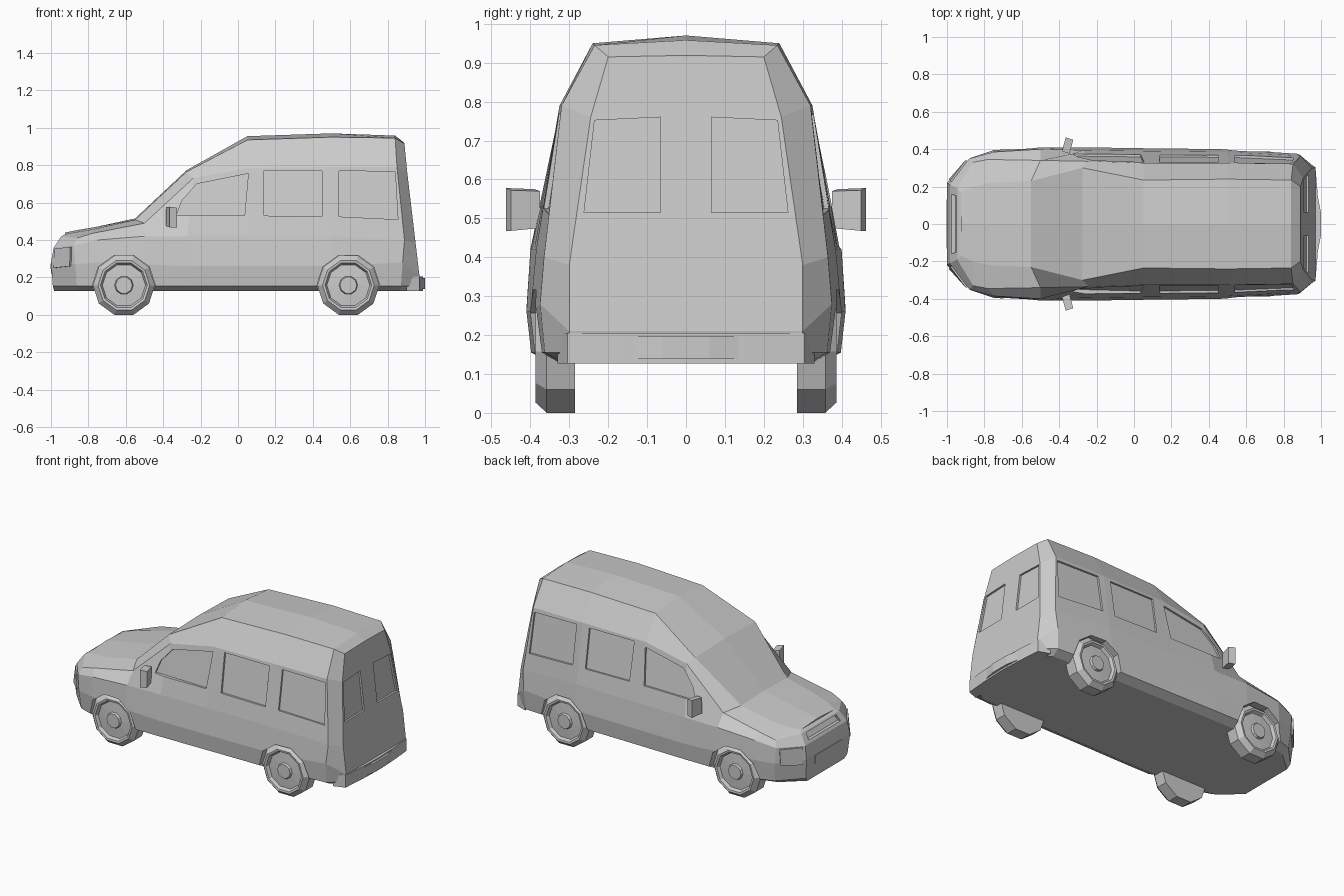
import bpy, bmesh
from math import pi, sin, cos
from mathutils import Vector
from mathutils.bvhtree import BVHTree

if "Cube" in bpy.data.objects:
    bpy.data.objects.remove(bpy.data.objects["Cube"])


def loft(name, rings, strip_caps=False):
    """Skin equal-length closed rings and cap both ends."""
    bm = bmesh.new()
    vs = [[bm.verts.new(p) for p in r] for r in rings]
    n = len(vs[0])
    for a, b in zip(vs, vs[1:]):
        for i in range(n):
            j = (i + 1) % n
            bm.faces.new((a[i], a[j], b[j], b[i]))
    for r in (vs[0], vs[-1]):
        if strip_caps:
            h = n // 2
            for i in range(h - 1):
                bm.faces.new((r[i], r[i + 1], r[n - 2 - i], r[n - 1 - i]))
            bm.faces.new((r[h - 1], r[h], r[h + 1]))
        else:
            bm.faces.new(r)
    bmesh.ops.recalc_face_normals(bm, faces=bm.faces)
    me = bpy.data.meshes.new(name)
    bm.to_mesh(me)
    bm.free()
    ob = bpy.data.objects.new(name, me)
    bpy.context.collection.objects.link(ob)
    return ob


# Body feature lines from nose to tail, one point per station
low = [(-1, .22, .28), (-.87, .355, .27), (-.75, .395, .28), (-.5, .41, .27), (-.27, .41, .26),
       (.05, .405, .26), (.5, .40, .26), (.88, .375, .28), (.97, .30, .21)]
belt = [(-.985, .21, .36), (-.88, .35, .37), (-.75, .385, .40), (-.5, .40, .42), (-.27, .395, .42),
        (.05, .39, .42), (.5, .385, .42), (.89, .365, .40), (.95, .30, .38)]
shoulder = [(-.945, .19, .42), (-.86, .33, .41), (-.78, .345, .435), (-.5, .34, .49), (-.24, .335, .73),
            (.05, .325, .785), (.5, .325, .79), (.85, .32, .79), (.905, .245, .76)]
roof = [(-.925, .17, .43), (-.86, .20, .443), (-.77, .22, .458), (-.55, .23, .508), (-.275, .30, .765),
        (.05, .235, .935), (.5, .24, .95), (.84, .235, .945), (.89, .20, .915)]
rise = [.01, .01, .01, .007, .008, .02, .02, .013, .004]

rings = []
for lo, be, sh, ro, up in zip(low, belt, shoulder, roof, rise):
    x, y, z = lo
    half = [(x * .983, y - .065 * y / .4, .128), (x * .99, y - .012, .155), lo, be, sh, ro]
    rings.append(half + [(ro[0], 0, ro[2] + up)] + [(p[0], -p[1], p[2]) for p in reversed(half)])
body = loft("body", rings, strip_caps=True)

bm = bmesh.new()
bm.from_mesh(body.data)
surface = BVHTree.FromBMesh(bm)
bm.free()
cutters = []


def panel(name, pts, direction, near, far):
    """Slab that follows the body: points projected along direction."""
    d = Vector(direction).normalized()
    hits = [surface.ray_cast(Vector(p), d)[0] for p in pts]
    return loft(name, [[h + d * near for h in hits], [h + d * far for h in hits]])


def window(name, pts, direction):
    cutters.append(panel(name + "_cutter", pts, direction, -.08, .022))
    panel(name, pts, direction, .012, .0225)


def circle(x, y, r, z=.158):
    return [(x + r * cos(-pi / 2 + (i + .5) * pi / 5), y, z + r * sin(-pi / 2 + (i + .5) * pi / 5))
            for i in range(10)]


side_windows = {
    "front_side_window": [(-.33, .53), (-.30, .61), (-.22, .70), (.055, .755), (.035, .53)],
    "middle_side_window": [(.14, .53), (.135, .77), (.45, .77), (.45, .525)],
    "rear_side_window": [(.54, .525), (.54, .77), (.84, .765), (.855, .51)]}
back_window = [(.065, .515), (.065, .76), (.235, .752), (.262, .515)]
tyre = [(.06, .285), (.166, .285), (.166, .358), (.138, .387), (.125, .385),
        (.115, .366), (.05, .370), (.045, .384), (.01, .384)]

for s, tag in ((1, "_left"), (-1, "_right")):
    # Windows on the sides and back doors
    for name, pts in side_windows.items():
        window(name + tag, [(x, s, z) for x, z in pts], (0, -s, 0))
    window("back_window" + tag, [(2, s * y, z) for y, z in back_window], (-1, 0, 0))

    # Wheels and wheel arches
    for x, name in ((-.61, "front"), (.59, "rear")):
        loft(name + "_wheel" + tag, [circle(x, s * y, r) for r, y in tyre])
        cutters.append(loft("arch_cutter", [circle(x, s * .29, .168), circle(x, s * .6, .168)]))

    # Headlights wrapped on the nose corners
    lamp = [(-.985, .235, .25), (-.975, .225, .355), (-.89, .335, .362), (-.89, .325, .26)]
    d = Vector((.7, -.7 * s, 0))
    panel("headlight" + tag, [Vector((x, s * y, z)) - d * .4 for x, y, z in lamp], d, -.01, .01)

    # Door mirrors
    loft("door_mirror" + tag, [
        [(-.385, s * .39, .475), (-.345, s * .375, .475), (-.345, s * .375, .57), (-.385, s * .39, .575)],
        [(-.365, s * .463, .468), (-.325, s * .45, .468), (-.325, s * .45, .572), (-.365, s * .463, .578)]])

# Grille recess and front plate
cutters.append(panel("grille_cutter", [(-2, -.16, .375), (-2, .16, .375), (-2, .15, .412), (-2, -.15, .412)],
                     (1, 0, 0), -.08, .02))
panel("front_plate", [(-2, -.13, .22), (-2, .13, .22), (-2, .13, .275), (-2, -.13, .275)], (1, 0, 0), -.004, .01)

# Cut the openings into the body
for c in cutters:
    m = body.modifiers.new("cut", 'BOOLEAN')
    m.operation = 'DIFFERENCE'
    m.solver = 'EXACT'
    m.object = c
bpy.context.view_layer.update()
cut = bpy.data.meshes.new_from_object(body.evaluated_get(bpy.context.evaluated_depsgraph_get()))
body.modifiers.clear()
body.data = cut
for c in cutters:
    bpy.data.objects.remove(c)

# Rear bumper and plate
plan = [(.90, .33), (.97, .305), (.982, .16), (.988, 0)]
plan += [(x, -y) for x, y in reversed(plan[:-1])]
loft("rear_bumper", [[(x, y, z) for x, y in plan] for z in (.127, .205)])
loft("rear_plate", [[(x, y, z) for x, y in ((.97, .135), (.985, .135), (1, .06), (1, -.06), (.985, -.135), (.97, -.135))]
                    for z in (.138, .197)])
